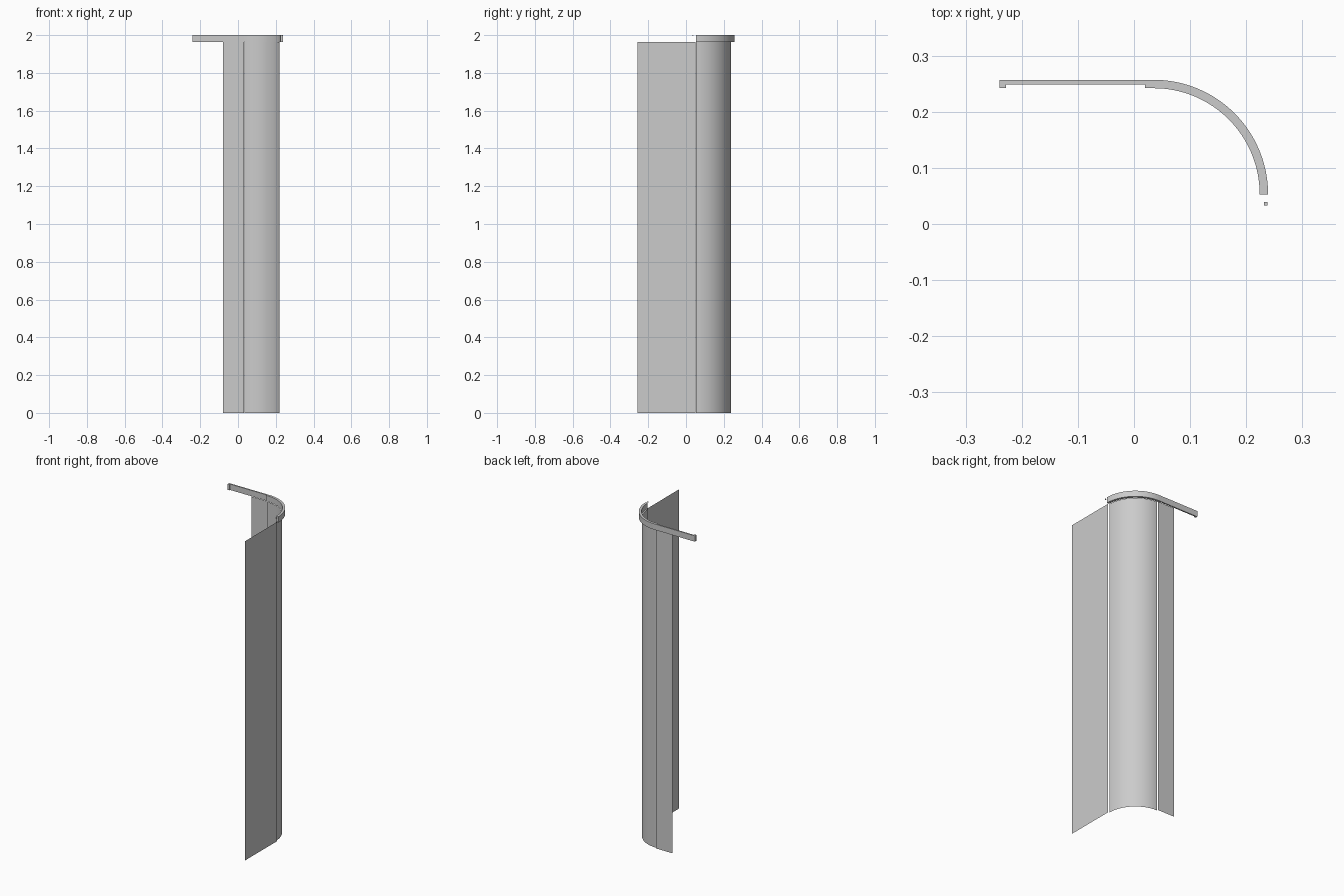
import bpy
import math

if "Cube" in bpy.data.objects:
    bpy.data.objects.remove(bpy.data.objects["Cube"], do_unlink=True)

grey = bpy.data.materials.new("plain grey")
grey.use_nodes = True
COLOUR = (0.6, 0.6, 0.6, 1)
grey.diffuse_color = COLOUR
grey.node_tree.nodes["Principled BSDF"].inputs["Base Color"].default_value = COLOUR

CX, CY = 0.035, 0.053          # centre of the rounded corner
PANEL_TOP, TOP = 1.964, 2.0
SEGMENTS = 32


def add_mesh(name, verts, faces, smooth=False):
    mesh = bpy.data.meshes.new(name)
    mesh.from_pydata(verts, [], faces)
    mesh.materials.append(grey)
    obj = bpy.data.objects.new(name, mesh)
    bpy.context.collection.objects.link(obj)
    if smooth:
        bpy.ops.object.select_all(action="DESELECT")
        obj.select_set(True)
        bpy.context.view_layer.objects.active = obj
        bpy.ops.object.shade_smooth_by_angle(angle=math.radians(30))
    return obj


def arc(radius):
    """Quarter circle from the side (+x) round to the back (+y)."""
    angles = [math.pi / 2 * i / SEGMENTS for i in range(SEGMENTS + 1)]
    return [(CX + radius * math.cos(a), CY + radius * math.sin(a)) for a in angles]


def sheet(name, path, z0, z1, smooth=False):
    """Thin upright sheet along a plan path."""
    n = len(path)
    verts = [(x, y, z) for z in (z0, z1) for x, y in path]
    faces = [(i, i + 1, n + i + 1, n + i) for i in range(n - 1)]
    return add_mesh(name, verts, faces, smooth)


def bar(name, outer, inner, z0, z1, smooth=False):
    """Solid bar between an outer and an inner plan path."""
    n = len(outer)
    verts = [(x, y, z) for path, z in ((outer, z0), (outer, z1), (inner, z0), (inner, z1))
             for x, y in path]
    faces = []
    for i in range(n - 1):
        j = i + 1
        faces += [(i, j, n + j, n + i),
                  (n + i, n + j, 3 * n + j, 3 * n + i),
                  (3 * n + i, 3 * n + j, 2 * n + j, 2 * n + i),
                  (2 * n + i, 2 * n + j, j, i)]
    e = n - 1
    faces += [(0, n, 3 * n, 2 * n), (e, 2 * n + e, 3 * n + e, n + e)]
    return add_mesh(name, verts, faces, smooth)


def box(name, x0, x1, y0, y1, z0, z1):
    return bar(name, [(x1, y1), (x0, y1)], [(x1, y0), (x0, y0)], z0, z1)


# Upright panels
sheet("side_panel", [(0.2285, -0.258), (0.2285, 0.051)], 0, PANEL_TOP)
sheet("curved_panel", arc(0.186), 0, PANEL_TOP, True)
sheet("back_panel", [(0.033, 0.246), (-0.08, 0.246)], 0, PANEL_TOP)

# Top rail: straight run, rounded outer band and inner band
box("straight_rail", -0.24, CX, 0.249, 0.257, PANEL_TOP, TOP)
bar("curved_rail_outer", arc(0.204), arc(0.196), PANEL_TOP, TOP, True)
bar("curved_rail_inner", arc(0.196), arc(0.189), PANEL_TOP, TOP, True)

# End lips of the straight rail and the small stop beside the curve
for name, x0, x1 in (("end_lip", -0.24, -0.228), ("joint_lip", 0.02, CX)):
    box(name, x0, x1, 0.242, 0.249, PANEL_TOP, TOP)
box("rail_stop", 0.232, 0.238, 0.033, 0.039, 1.994, 1.999)
